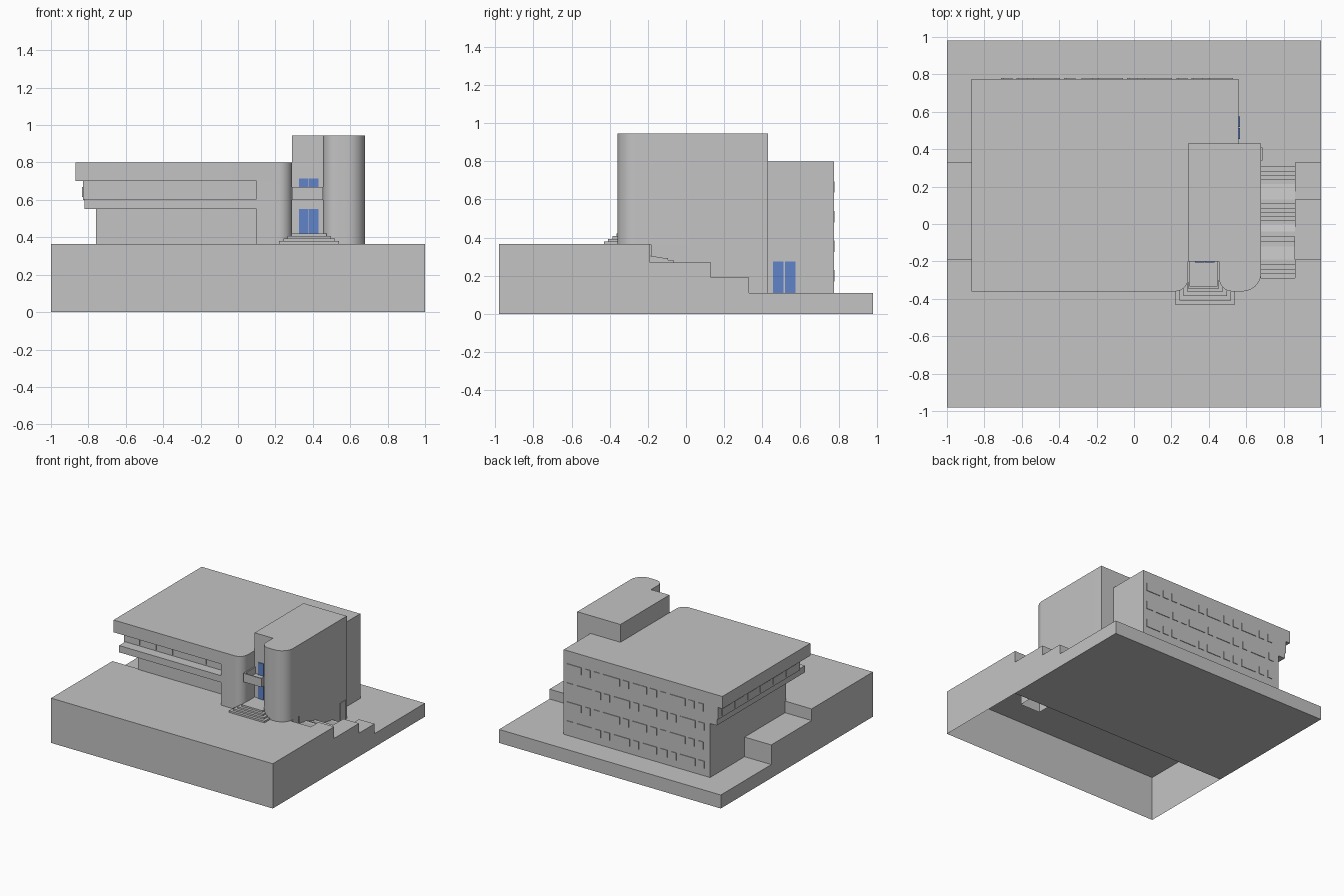
import bpy, bmesh, math
from mathutils import Vector

if "Cube" in bpy.data.objects:
    bpy.data.objects.remove(bpy.data.objects["Cube"], do_unlink=True)


def material(name, colour):
    m = bpy.data.materials.new(name)
    m.use_nodes = True
    m.diffuse_color = (*colour, 1)
    m.node_tree.nodes["Principled BSDF"].inputs["Base Color"].default_value = (*colour, 1)
    return m


CONCRETE = material("concrete grey", (0.55, 0.55, 0.55))
BLUE = material("door blue", (0.12, 0.23, 0.59))


def prism(name, points, direction, mat=CONCRETE, open_base=False):
    """Extrude a closed outline along a direction."""
    bm = bmesh.new()
    base = bm.faces.new([bm.verts.new(p) for p in points])
    new = bmesh.ops.extrude_face_region(bm, geom=[base], use_keep_orig=True)["geom"]
    bmesh.ops.translate(bm, vec=direction,
                        verts=[g for g in new if isinstance(g, bmesh.types.BMVert)])
    bmesh.ops.recalc_face_normals(bm, faces=bm.faces)
    if open_base:
        bmesh.ops.delete(bm, geom=[base], context="FACES_ONLY")
    mesh = bpy.data.meshes.new(name)
    bm.to_mesh(mesh)
    bm.free()
    mesh.materials.append(mat)
    ob = bpy.data.objects.new(name, mesh)
    bpy.context.collection.objects.link(ob)
    return ob


def plan(name, outline, z0, z1, **kw):
    return prism(name, [(x, y, z0) for x, y in outline], (0, 0, z1 - z0), **kw)


def side(name, profile, x0, x1):
    return prism(name, [(x0, y, z) for y, z in profile], (x1 - x0, 0, 0))


def box(name, x0, x1, y0, y1, z0, z1, mat=CONCRETE):
    return plan(name, [(x0, y0), (x1, y0), (x1, y1), (x0, y1)], z0, z1, mat=mat)


def arc(cx, cy, r, a0, a1, n=12):
    """Points on a quarter turn used to round plan corners."""
    angles = [math.radians(a0 + (a1 - a0) * i / n) for i in range(n + 1)]
    return [(cx + r * math.cos(a), cy + r * math.sin(a)) for a in angles]


def smooth(ob):
    bpy.ops.object.select_all(action="DESELECT")
    ob.select_set(True)
    bpy.context.view_layer.objects.active = ob
    bpy.ops.object.shade_smooth_by_angle(angle=math.radians(30))


def flight(y0, z0, y1, z1, n):
    """Profile points of a stair going down from y0 to y1."""
    pts = []
    for i in range(n):
        y, z = y0 + (y1 - y0) * i / n, z0 + (z1 - z0) * (i + 1) / n
        pts += [(y, z), (y + (y1 - y0) / n, z)]
    return pts


# Terrain: hollow front terrace, then stepped strips falling to the back
TOP, MID, LOW, FLOOR = 0.365, 0.27, 0.19, 0.11
END = 0.98
plan("front_terrace", [(-1, -END), (1, -END), (1, -.19), (.86, -.19), (.86, -.29),
                       (.68, -.29), (.68, -.19), (-1, -.19)], 0, TOP, open_base=True)
tail = [(END, FLOOR), (END, 0)]
side("left_terraces", [(-.19, 0), (-.19, MID), (.33, MID), (.33, FLOOR)] + tail, -1, .68)
side("right_terraces", [(-.19, 0), (-.19, MID), (.13, MID), (.13, LOW),
                        (.33, LOW), (.33, FLOOR)] + tail, .86, 1)
side("stair_strip", [(-.19, 0), (-.19, .29), (-.29, .29)]
     + flight(-.29, TOP, -.19, .305, 4) + flight(-.12, .305, -.04, MID, 3)
     + flight(0, MID, .13, LOW, 6) + flight(.215, LOW, .33, FLOOR, 5) + tail, .68, .86)

# Main building volumes
BACK = 0.775
box("lower_storeys", -.76, .56, -.2, BACK, FLOOR, .7)
box("upper_storey", -.83, .2, -.28, BACK, .6, .7)
box("middle_slab", -.82, .2, -.36, BACK, .55, .605)
corner = arc(.22, -.29, .07, -90, 0)
smooth(plan("front_wall", [(.1, -.36)] + corner + [(.29, -.18), (.1, -.18)], TOP, .7))
smooth(plan("roof_slab", [(-.87, -.36)] + corner + [(.29, .4), (.56, .4), (.56, BACK),
                                                  (-.87, BACK)], .7, .8))

# Tower with rounded corners and an entrance niche
tower = ([(.29, -.2), (.455, -.2)] + arc(.525, -.29, .07, 180, 270)
         + arc(.58, -.26, .1, -90, 0) + [(.68, .43), (.29, .43)])
smooth(plan("tower", tower, TOP - .004, .945))
box("tower_base", .29, .68, -.18, .43, FLOOR, TOP)

# Entrance steps
for i in range(4):
    inset = .022 * i
    box(f"entrance_step_{i + 1}", .22 + inset, .54 - inset, -.43 + inset, -.2,
        TOP - .002, TOP + .014 * (i + 1))

# Balcony: floor and parapets
box("balcony_floor", .29, .455, -.345, -.2, .6, .615)
box("balcony_front", .29, .455, -.345, -.335, .615, .67)
for label, x in (("left", .445), ("right", .29)):
    box(f"balcony_{label}_side", x, x + .01, -.335, -.2, .615, .67)

# Blue double doors: ground entrance, balcony, side entrance
for name, z0, z1 in (("entrance", .42, .55), ("balcony", .615, .715)):
    for i in range(2):
        x = .326 + i * .053
        box(f"{name}_door_{i + 1}", x, x + .051, -.207, -.199, z0, z1, BLUE)
for i in range(2):
    y = .455 + i * .063
    box(f"side_door_{i + 1}", .559, .567, y, y + .057, FLOOR, .275, BLUE)
box("service_door", .679, .687, .34, .41, FLOOR, .27)

# Rear windows: repeating rhythm of wide and narrow panes
widths = [.06, .13, .05, .05, .15, .05, .13, .06, .05, .14, .05, .05]
for row, z in enumerate((.17, .325, .48, .635)):
    x, order = .53, widths[row % 2:] + widths[:row % 2]
    for i, w in enumerate(order):
        if x - w > -.75:
            box(f"rear_window_{row + 1}_{i + 1}", x - w, x, BACK - .001, BACK + .005, z, z + .06)
        x -= w + .032

# Front and left strip windows
for i in range(6):
    x = -.81 + i * .15
    box(f"upper_front_window_{i + 1}", x, x + .12, -.285, -.279, .615, .67)
for i in range(3):
    x = -.73 + i * .22
    box(f"lower_front_window_{i + 1}", x, x + .17, -.205, -.199, .465, .53)
for i in range(6):
    y = -.22 + i * .165
    box(f"upper_left_window_{i + 1}", -.835, -.829, y, y + .12, .615, .67)
